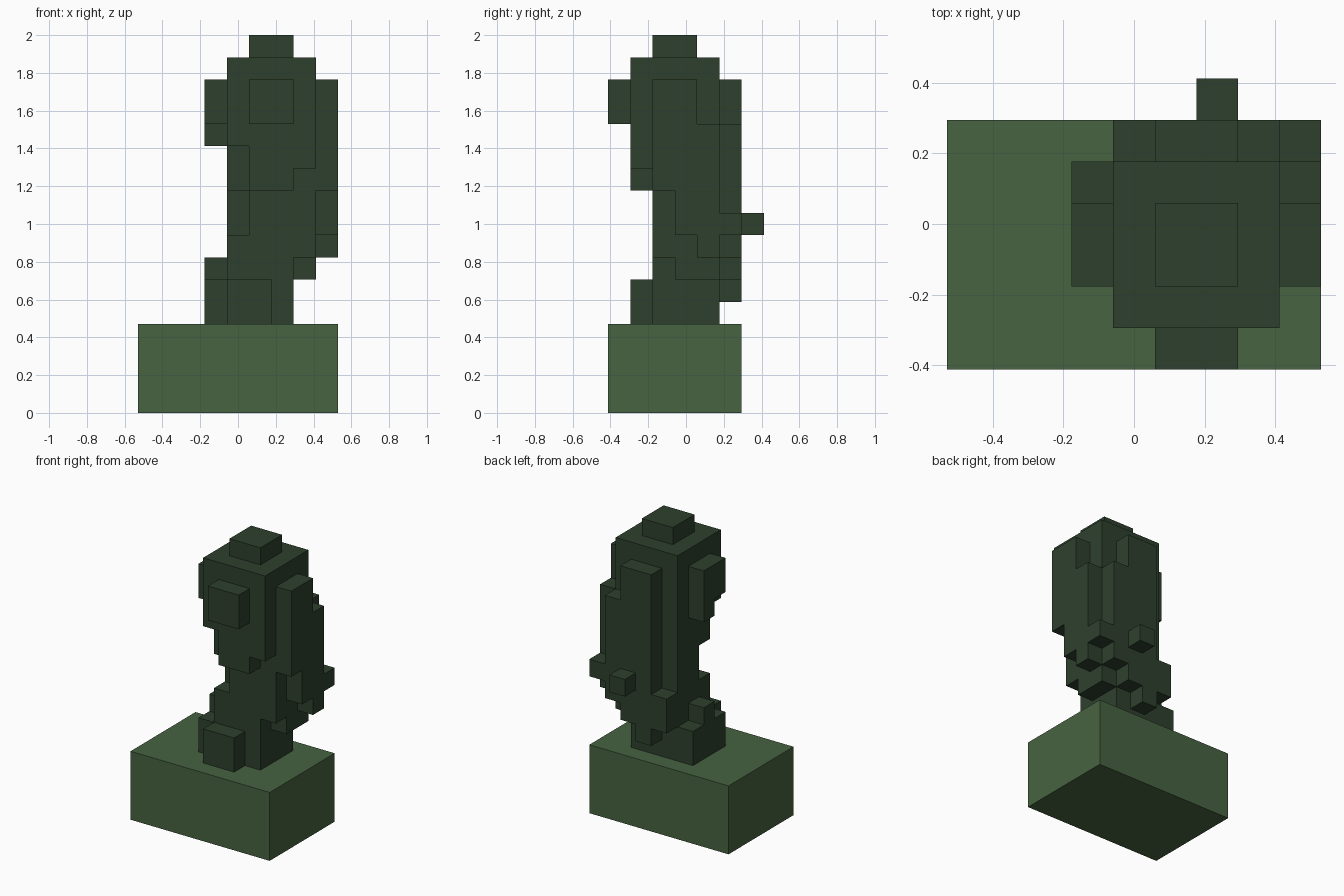
import bpy
import bmesh
from mathutils import Vector

cube = bpy.data.objects.get("Cube")
if cube:
    bpy.data.objects.remove(cube, do_unlink=True)

UNIT = 2 / 17                      # edge of one block
CENTRE = Vector((4.5, 3.5, 0))     # block coordinates of the origin
owner = {}                         # filled block -> part name


def fill(part, x, y, z):
    """Fill a cuboid of blocks; each range is (start, end)."""
    for i in range(*x):
        for j in range(*y):
            for k in range(*z):
                owner.setdefault((i, j, k), part)


def make_material(name, rgb):
    mat = bpy.data.materials.new(name)
    mat.use_nodes = True
    mat.diffuse_color = (*rgb, 1)
    mat.node_tree.nodes["Principled BSDF"].inputs["Base Color"].default_value = (*rgb, 1)
    return mat


def build(part, material):
    """Make the outer skin of one part, leaving out faces against other blocks."""
    bm = bmesh.new()
    verts = {}

    def corner(point):
        key = tuple(point)
        if key not in verts:
            verts[key] = bm.verts.new((Vector(key) - CENTRE) * UNIT)
        return verts[key]

    for cell, name in owner.items():
        if name != part:
            continue
        for axis in range(3):
            u, v = (axis + 1) % 3, (axis + 2) % 3
            for side in (0, 1):
                beside = list(cell)
                beside[axis] += 2 * side - 1
                if tuple(beside) in owner:
                    continue
                loop = []
                for du, dv in ((0, 0), (1, 0), (1, 1), (0, 1)):
                    point = list(cell)
                    point[axis] += side
                    point[u] += du
                    point[v] += dv
                    loop.append(corner(point))
                bm.faces.new(loop if side else loop[::-1])

    # Merge neighbouring squares into large flat faces
    bmesh.ops.dissolve_limit(bm, angle_limit=0.01, verts=bm.verts[:], edges=bm.edges[:])
    mesh = bpy.data.meshes.new(part)
    bm.to_mesh(mesh)
    bm.free()
    mesh.materials.append(material)
    bpy.context.collection.objects.link(bpy.data.objects.new(part, mesh))


# Pedestal
fill("pedestal", (0, 9), (0, 6), (0, 4))

# Foot with toe, side knob and heel spur
fill("foot", (3, 7), (2, 5), (4, 6))
fill("toe", (4, 6), (1, 2), (4, 6))
fill("side_knob", (3, 4), (3, 4), (6, 7))
fill("heel_spur", (5, 6), (5, 6), (5, 6))

# Hips, waist and chest
fill("hips", (4, 7), (2, 5), (6, 8))
fill("hips", (7, 8), (3, 5), (6, 7))
fill("hips", (7, 8), (2, 5), (7, 8))
fill("waist", (5, 8), (2, 5), (8, 10))
fill("waist", (4, 5), (3, 5), (8, 10))
fill("chest", (4, 8), (2, 5), (10, 12))

# Head, jaw, chin, crown and nose
fill("head", (4, 8), (1, 5), (12, 16))
fill("jaw", (5, 8), (1, 2), (11, 12))
fill("chin", (5, 7), (1, 2), (10, 11))
fill("crown", (5, 7), (2, 4), (16, 17))
fill("nose", (5, 7), (0, 1), (13, 15))

# Right ear
fill("right_ear", (3, 4), (2, 4), (13, 15))
fill("right_ear", (3, 4), (3, 4), (12, 13))

# Stepped left flank
fill("left_flank", (8, 9), (2, 4), (10, 15))
fill("left_flank", (8, 9), (4, 5), (10, 13))
fill("left_flank", (8, 9), (3, 5), (8, 10))
fill("left_flank", (8, 9), (4, 5), (7, 8))
fill("left_elbow", (8, 9), (5, 6), (8, 9))

# Back ridge and tail
fill("back_ridge", (4, 7), (5, 6), (6, 8))
fill("back_ridge", (5, 7), (5, 6), (8, 15))
fill("back_ridge", (7, 8), (5, 6), (7, 13))
fill("tail", (6, 7), (6, 7), (8, 9))

light_green = make_material("light green", (0.063, 0.125, 0.053))
dark_green = make_material("dark green", (0.027, 0.051, 0.026))
for part in dict.fromkeys(owner.values()):
    build(part, light_green if part == "pedestal" else dark_green)
